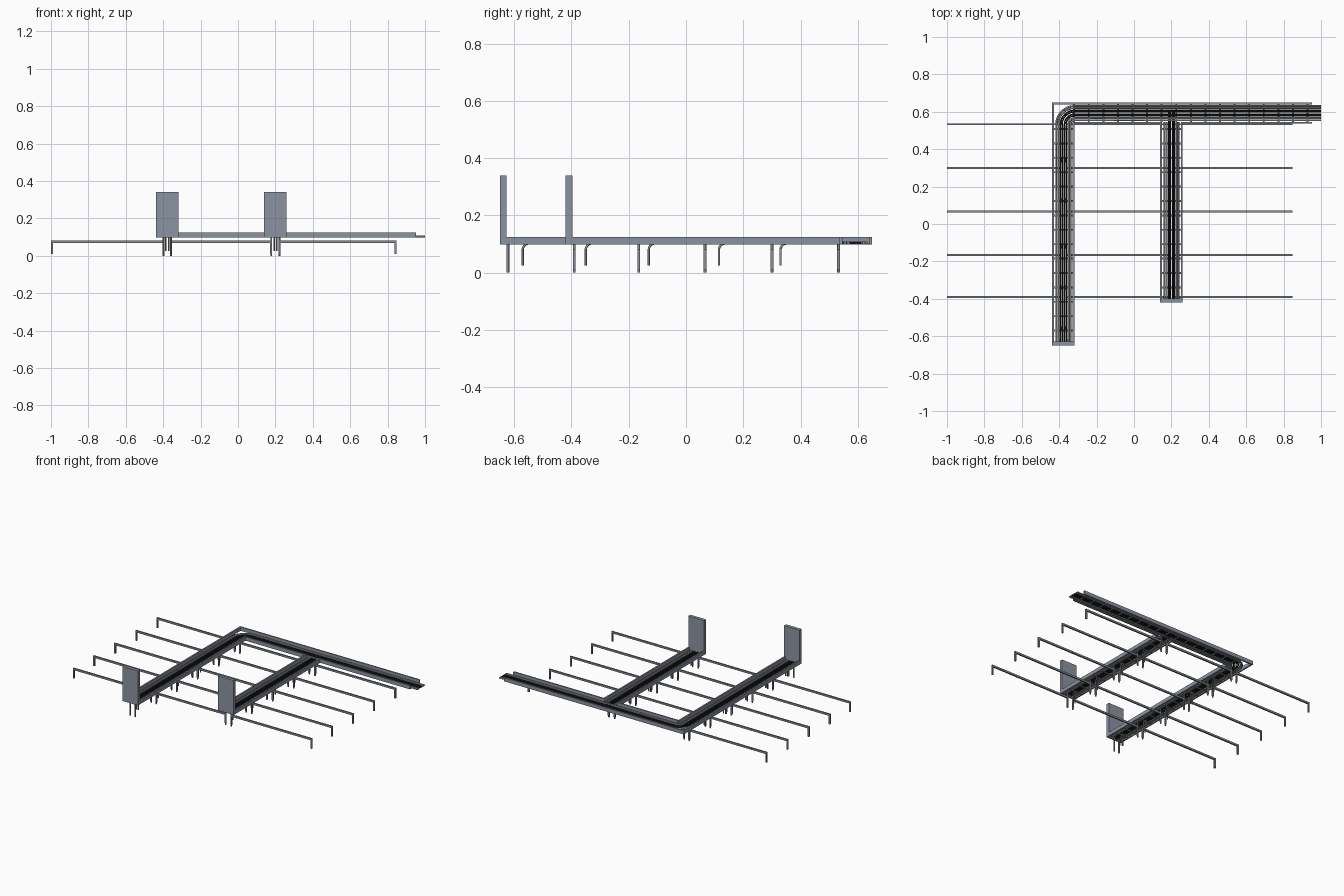
import bpy
import math

if "Cube" in bpy.data.objects:
    bpy.data.objects.remove(bpy.data.objects["Cube"])


def material(name, rgb):
    m = bpy.data.materials.new(name)
    m.diffuse_color = (*rgb, 1)
    m.use_nodes = True
    m.node_tree.nodes["Principled BSDF"].inputs["Base Color"].default_value = m.diffuse_color
    return m


STEEL = material("blue grey steel", (0.26, 0.295, 0.36))
PIPE = material("conduit grey", (0.25, 0.27, 0.29))
GREY = material("grey cable", (0.30, 0.30, 0.29))
BLACK = material("black cable", (0.012, 0.012, 0.012))


def box(name, x0, x1, y0, y1, z0, z1, mat=STEEL):
    bpy.ops.mesh.primitive_cube_add(size=1, location=((x0 + x1) / 2, (y0 + y1) / 2, (z0 + z1) / 2))
    o = bpy.context.object
    o.name = name
    o.scale = (x1 - x0, y1 - y0, z1 - z0)
    bpy.ops.object.transform_apply(location=False, rotation=False, scale=True)
    o.data.materials.append(mat)
    return o


def tubes(name, paths, radius, mat):
    """Round tubes along several point paths, joined in one mesh."""
    c = bpy.data.curves.new(name, 'CURVE')
    c.dimensions = '3D'
    c.bevel_depth = radius
    c.bevel_resolution = 2
    c.use_fill_caps = True
    for pts in paths:
        s = c.splines.new('POLY')
        s.points.add(len(pts) - 1)
        for p, q in zip(s.points, pts):
            p.co = (*q, 1)
    o = bpy.data.objects.new(name, c)
    bpy.context.collection.objects.link(o)
    bpy.ops.object.select_all(action='DESELECT')
    o.select_set(True)
    bpy.context.view_layer.objects.active = o
    bpy.ops.object.convert(target='MESH')
    o = bpy.context.object
    o.name = name
    o.data.materials.clear()
    o.data.materials.append(mat)
    bpy.ops.object.shade_smooth_by_angle(angle=math.radians(50))


def arc(cx, cy, r, a0, a1, n=8):
    return [(cx + r * math.cos(math.radians(a0 + (a1 - a0) * i / n)),
             cy + r * math.sin(math.radians(a0 + (a1 - a0) * i / n))) for i in range(n + 1)]


AX, BX, CY = -0.378, 0.20, 0.593   # tray centre lines
Z0, Z1, T, W = 0.099, 0.125, 0.010, 0.06

# tray side rails
box("long_tray_outer_rail", AX - W, AX - W + T, -0.65, 0.65, Z0, Z1)
box("long_tray_inner_rail", AX + W - T, AX + W, -0.65, 0.545, Z0, Z1)
for s in (-1, 1):
    xc = BX + s * (W - T / 2)
    box("short_tray_rail", xc - T / 2, xc + T / 2, -0.42, 0.545, Z0, Z1)
box("back_tray_rear_rail", AX - W, 0.953, 0.65 - T, 0.65, Z0, Z1)
box("back_tray_front_rail", AX + W, BX - W, 0.536, 0.536 + T, Z0, Z1)
box("back_tray_front_rail", BX + W, 0.953, 0.536, 0.536 + T, Z0, Z1)

# tray rungs
for i in range(15):
    y = -0.57 + i * 0.077
    box("long_tray_rung", AX - W + T, AX + W - T, y - 0.005, y + 0.005, Z0, Z0 + 0.003)
    if -0.4 < y < 0.53:
        box("short_tray_rung", BX - W + T, BX + W - T, y - 0.005, y + 0.005, Z0, Z0 + 0.003)
for i in range(17):
    x = -0.32 + i * 0.078
    box("back_tray_rung", x - 0.005, x + 0.005, 0.545, 0.643, Z0, Z0 + 0.003)

# upright end channels
box("long_tray_riser", AX - W, AX + W, -0.65, -0.627, Z0, 0.34)
box("short_tray_riser", BX - W, BX + W, -0.42, -0.397, Z0, 0.34)


# cables lying in the trays, bending round the corner
def cable_paths(offsets):
    out = []
    zc = Z0 + 0.005
    for d in offsets:
        bend = arc(AX + 0.06, CY - 0.06, 0.06 + d, 180, 90)
        out.append([(AX - d, -0.63, zc)] + [(x, y, zc) for x, y in bend] + [(1.0, CY + d, zc)])
        out.append([(BX + d, -0.4, zc), (BX + d, 0.545 if abs(d) > 0.02 else 0.6, zc)])
    return out


tubes("grey_cables", cable_paths([-0.038, -0.027, 0.027, 0.038]), 0.005, GREY)
tubes("black_cables", cable_paths([-0.015, -0.006, 0.006, 0.015]), 0.004, BLACK)

# cross conduits: square upside-down U shapes between the trays
ROWS = [-0.39, -0.165, 0.066, 0.30, 0.533]
H = 0.005
for y in ROWS:
    for x0, x1 in [(-1.0, AX - 0.016), (AX + 0.016, BX - 0.018), (BX + 0.018, 0.847)]:
        box("cross_conduit", x0, x1, y - H, y + H, 0.068, 0.081, PIPE)
        for xc in (x0 + H, x1 - H):
            box("conduit_end", xc - H, xc + H, y - H, y + H, 0.01, 0.068, PIPE)

# straight drops under the trays
legs = [[(AX + s, y, 0), (AX + s, y, Z0 + 0.003)] for y in [-0.622] + ROWS for s in (-0.02, 0.02)]
legs += [[(BX + s, y, 0), (BX + s, y, Z0 + 0.003)] for y in ROWS for s in (-0.022, 0.022)]
tubes("drop_conduits", legs, 0.005, PIPE)

# curved cable drops leaving the trays
drops = []
for xc, ys in ((AX, [-0.57, -0.35, -0.13, 0.115, 0.33]), (BX, [-0.35, -0.13, 0.115, 0.33])):
    for y in ys:
        for s in (-0.007, 0.007):
            drops.append([(xc + s, y, 0.025)] +
                         [(xc + s, yy, z) for yy, z in arc(y + 0.022, 0.08, 0.022, 180, 90, 6)])
tubes("curved_cable_drops", drops, 0.004, GREY)
